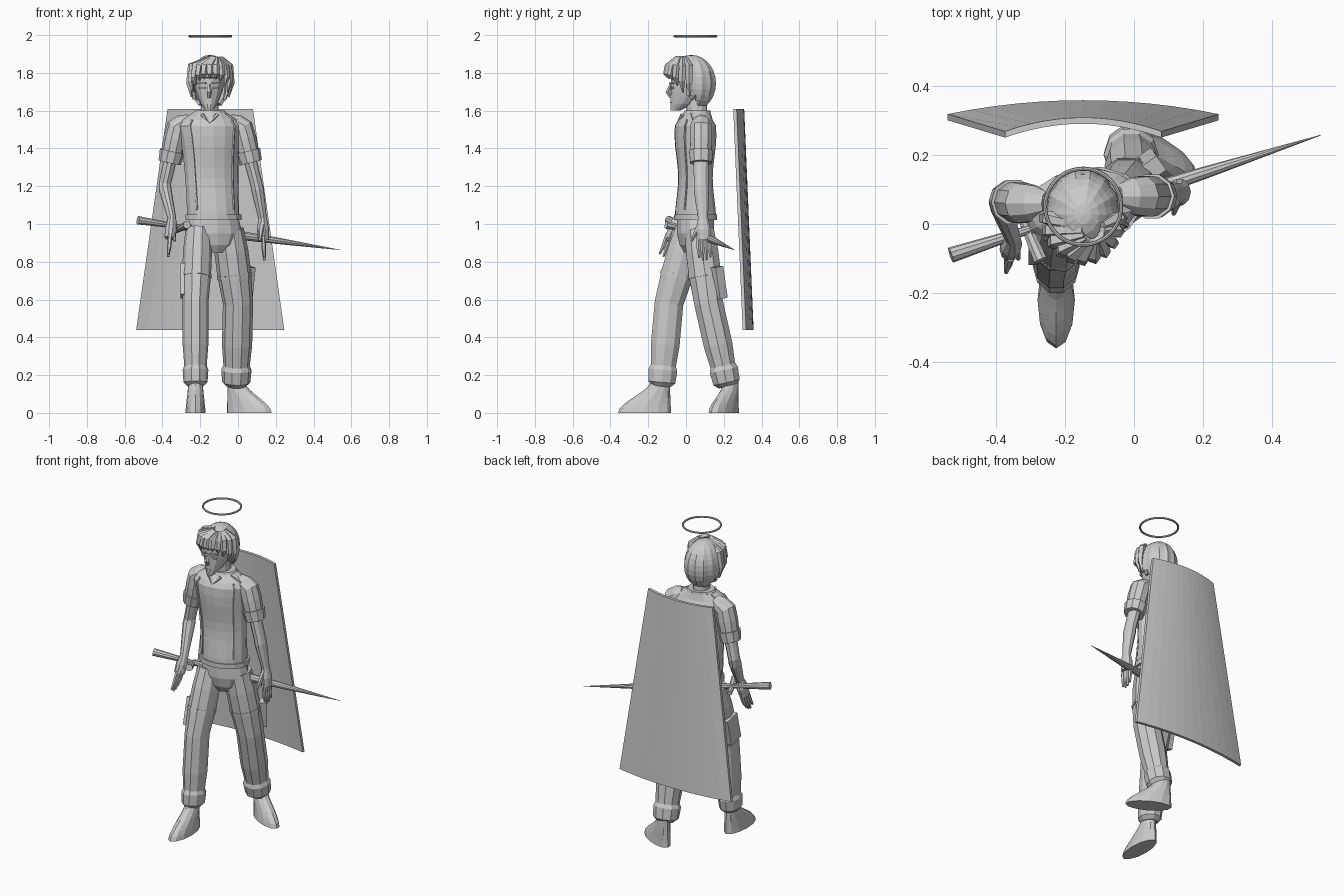
import bpy, bmesh, math
from math import sin, cos, pi, radians, sqrt
from mathutils import Vector, Matrix

cube = bpy.data.objects.get("Cube")
if cube:
    bpy.data.objects.remove(cube, do_unlink=True)

GREY = (0.6, 0.6, 0.6, 1)
material = bpy.data.materials.new("plain grey")
material.use_nodes = True
material.diffuse_color = GREY
material.node_tree.nodes["Principled BSDF"].inputs["Base Color"].default_value = GREY


def finish(name, bm):
    bmesh.ops.recalc_face_normals(bm, faces=bm.faces)
    mesh = bpy.data.meshes.new(name)
    bm.to_mesh(mesh)
    bm.free()
    mesh.materials.append(material)
    obj = bpy.data.objects.new(name, mesh)
    bpy.context.scene.collection.objects.link(obj)
    return obj


def bridge(name, rings):
    """Join matching rings of points with quads and close both ends."""
    bm = bmesh.new()
    loops = [[bm.verts.new(point) for point in ring] for ring in rings]
    for lower, upper in zip(loops, loops[1:]):
        for i in range(len(lower)):
            bm.faces.new((lower[i - 1], lower[i], upper[i], upper[i - 1]))
    bm.faces.new(loops[0])
    bm.faces.new(loops[-1])
    return finish(name, bm)


def ring_point(station, angle, yaw):
    x, y, z, width, depth = station
    offset = Vector((width * cos(angle), depth * sin(angle), 0))
    return Vector((x, y, z)) + Matrix.Rotation(yaw, 3, 'Z') @ offset


def loft(name, stations, yaw=0, sides=12):
    """Stack level ellipses given as x, y, z, half width, half depth."""
    return bridge(name, [[ring_point(station, 2 * pi * i / sides, yaw) for i in range(sides)]
                         for station in stations])


def sweep(name, path, radii, sides=8, wide=1):
    """Carry a round section along a path, square to its direction."""
    path = [Vector(point) for point in path]
    down = Vector((0, 0, -1))
    rings = []
    for k, (centre, radius) in enumerate(zip(path, radii)):
        direction = path[min(k + 1, len(path) - 1)] - path[max(k - 1, 0)]
        turn = down.rotation_difference(direction)
        angles = [2 * pi * i / sides for i in range(sides)]
        rings.append([centre + turn @ Vector((radius * wide * cos(a), radius * sin(a), 0))
                      for a in angles])
    return bridge(name, rings)


def along(joints, t):
    """Point on a chain of joints; whole numbers are the joints themselves."""
    i = min(int(t), len(joints) - 2)
    return joints[i].lerp(joints[i + 1], t - i)


def limb(name, joints, profile, wide=1):
    sweep(name, [along(joints, t) for t, radius in profile],
          [radius for t, radius in profile], sides=10, wide=wide)


def box(name, centre, size, tilt=0, turn=0, lean=0):
    bm = bmesh.new()
    bmesh.ops.create_cube(bm, size=1)
    bmesh.ops.scale(bm, vec=size, verts=bm.verts)
    rotation = (Matrix.Rotation(radians(turn), 4, 'Z') @ Matrix.Rotation(radians(tilt), 4, 'Y')
                @ Matrix.Rotation(radians(lean), 4, 'X'))
    bm.transform(Matrix.Translation(centre) @ rotation)
    return finish(name, bm)


# Shirt: narrow waist swelling to the shoulders, turned slightly, with hem, seams and collar
yaw = radians(10)
shirt = []
for i in range(10):
    t = i / 9
    shirt.append((-.13 - .02 * t, .05, 1.02 + t / 2, .14 + .03 * t ** 3, .1 + .01 * cos(7 * t)))
shirt += [(-.15, .05, 1.55, .15, .09), (-.15, .06, 1.59, .09, .07)]
loft("shirt", shirt, yaw, sides=16)
x, y, z, width, depth = shirt[0]
loft("shirt_hem", [(x, y, z + rise, width + .01, depth + .005) for rise in (0, .03)], yaw, sides=16)
for side, angle in (("right", 225), ("left", 315)):
    seam = [ring_point(station, radians(angle), yaw) for station in reversed(shirt[1:-1])]
    sweep(side + "_shirt_seam", seam, [.006] * len(seam), sides=5)
loft("collar", [(-.15, .055, 1.56, .11, .08), (-.15, .06, 1.6, .08, .07)], yaw)
sweep("collar_notch", [(-.19, -.02, 1.58), (-.15, -.04, 1.53), (-.11, -.02, 1.58)], [.01] * 3, sides=5)
for side, s in (("right", -1), ("left", 1)):
    box(side + "_shoulder_strap", (-.15 + s * .11, .055, 1.56), (.08, .05, .02), tilt=s * 30, turn=10)


# Trousers: straight legs gathered into cuffs, with a band round the thigh
def leg(side, joints, wide):
    joints = [Vector(joint) for joint in joints]
    limb(side + "_trouser_leg", joints,
         [(0, .08), (.3, .09), (.6, .09), (1, .08), (1.5, .08), (1.75, .07),
          (1.8, .08), (1.95, .075), (2, .05)], wide)
    limb(side + "_thigh_seam", joints, [(.6, .093), (.65, .093)], wide)


loft("hips", [(-.125, .05, 1.03, .13, .1), (-.125, .05, .95, .15, .1),
              (-.12, .045, .89, .11, .08), (-.12, .04, .85, .05, .05)], yaw)
leg("right", [(-.21, .02, .97), (-.225, -.09, .58), (-.225, -.13, .14)], wide=.85)
leg("left", [(-.05, .07, .97), (0, .12, .58), (-.01, .22, .14)], wide=1)
box("right_pocket", (-.29, -.05, .7), (.03, .1, .17), lean=-14)
box("left_pocket", (.03, .16, .69), (.1, .05, .17), turn=35, lean=10)


# Shoes: the heel stays put while the outline shrinks to the ankle
def shoe(name, x, y, yaw, length):
    stations = []
    for i in range(8):
        h = i / 7
        shrink = h * h * (3 - 2 * h)
        back = .6 * shrink * length
        stations.append((x - sin(yaw) * back, y + cos(yaw) * back, .17 * h,
                         .054 - .018 * h, length * (1 - .64 * shrink)))
    loft(name, stations, yaw)


shoe("right_shoe", -.225, -.22, 0, .14)
shoe("left_shoe", .06, .2, radians(61), .135)


# Arms: short sleeves with turned cuffs, bare forearms, open hands
def arm(side, inward, joints):
    joints = [Vector(joint) for joint in joints]
    shoulder, elbow, wrist, fingertip = joints
    yoke = shoulder + Vector((inward * .07, 0, .04))
    limb(side + "_sleeve", [yoke, shoulder, elbow],
         [(0, .035), (.6, .055), (1, .06), (1.2, .062), (1.4, .058), (1.4, .067), (1.6, .06)])
    limb(side + "_arm", joints,
         [(.5, .043), (.95, .04), (1.1, .042), (1.5, .036), (2, .028), (2.25, .04), (2.5, .036)], .8)
    for k in range(4):
        spread = Vector((0, (k - 1.5) * .02, 0))
        shorten = Vector((0, 0, .015 * abs(k - 1.4)))
        sweep(side + "_finger",
              [along(joints, 2.4) + spread, along(joints, 2.7) + spread, fingertip + spread + shorten],
              [.012, .012, .006], sides=6)
    thumb = Vector((inward * .015, -.06, -.12))
    sweep(side + "_thumb", [wrist, wrist + thumb / 2, wrist + thumb], [.018, .015, .007], sides=6)


arm("right", 1, [(-.32, .06, 1.51), (-.39, .07, 1.2), (-.35, -.04, 1.03), (-.37, -.11, .82)])
arm("left", -1, [(.02, .08, 1.51), (.1, .08, 1.2), (.13, .09, 1.03), (.14, .1, .8)])

# Head: face line kept upright while the jaw widens into the skull
loft("neck", [(-.15, .06, 1.53, .05, .055), (-.15, .055, 1.67, .045, .055)])
head = []
for i in range(7):
    grow = sqrt(min(1, .05 + i / 4))
    head.append((-.153, .115 * grow - .083, 1.6 + .035 * i, .08 * grow, .115 * grow))
loft("head", head, sides=14)
sweep("nose", [(-.153, -.08, 1.74), (-.153, -.095, 1.7), (-.153, -.08, 1.67)], [.007, .014, .009], sides=5)
box("mouth", (-.153, -.08, 1.643), (.035, .008, .006))
for side, s in (("right", -1), ("left", 1)):
    box(side + "_eye", (-.153 + s * .035, -.075, 1.72), (.03, .009, .01), turn=s * 22)
    box(side + "_brow", (-.153 + s * .037, -.077, 1.745), (.045, .012, .009), turn=s * 22)
    loft(side + "_ear", [(-.15 + s * .08, .03, 1.66, .01, .01), (-.15 + s * .09, .04, 1.7, .014, .02),
                         (-.15 + s * .09, .04, 1.74, .012, .02)], sides=6)

# Hair: ridged cap, open over the face
crown = Vector((-.148, .028, 1.745))
columns = 28
bm = bmesh.new()
bmesh.ops.create_uvsphere(bm, u_segments=columns, v_segments=14, radius=1)
for v in bm.verts:
    column = round(math.atan2(v.co.y, v.co.x) / (2 * pi) * columns)
    ridge = .955 if column % 2 else 1
    v.co = crown + Vector((v.co.x * .11 * ridge, v.co.y * .134 * ridge, v.co.z * .15))
bare = []
for face in bm.faces:
    c = face.calc_center_median()
    if c.z < 1.625 or (c.y < 0 and c.z < 1.775) or (c.y < .06 and c.z < 1.69):
        bare.append(face)
bmesh.ops.delete(bm, geom=bare, context='FACES')
shell = finish("hair", bm).modifiers.new("thickness", 'SOLIDIFY')
shell.thickness = .016

# Fringe short over the brow, locks longer towards the ears
for angle in range(185, 360, 17):
    c, s = cos(radians(angle)), sin(radians(angle))
    tip = 1.77 - .1 * c ** 4
    path = [(-.12 + c * .03, s * .05, 1.88)]
    for reach, z in ((.93, 1.835), (1.02, (1.82 + tip) / 2), (.9, tip)):
        path.append((crown.x + c * .11 * reach, crown.y + s * .13 * reach, z))
    sweep("hair_lock", path, [.012, .022, .018, .004], sides=5)

# Halo
bpy.ops.mesh.primitive_torus_add(major_radius=.11, minor_radius=.006, major_segments=40,
                                 minor_segments=8, location=(-.147, .05, 1.994))
bpy.context.object.name = "halo"
bpy.context.object.data.materials.append(material)

# Sword worn across the hips
sword = [Vector((-.53, -.09, 1.02)), Vector((-.3, -.015, .985)), Vector((.54, .257, .863))]
guard = sword[1]
limb("sword_grip", sword, [(0, .023), (1, .012)])
limb("sword_blade", sword, [(1, .016), (1.35, .025), (1.6, .018), (2, .001)])
sweep("sword_guard", [guard + Vector((-.03, .05, -.02)), guard + Vector((.03, -.09, .01))], [.014, .021])


# Curved tapering shield behind the back
def shield_ring(z, half, back):
    bends = [i / 6 - 1 for i in range(13)]
    outer = [Vector((-.147 + half * b, back - .04 * b * b, z)) for b in bends]
    return outer + [point - Vector((0, .018, 0)) for point in reversed(outer)]


bridge("shield", [shield_ring(.44, .392, .358), shield_ring(1.61, .226, .308)])
